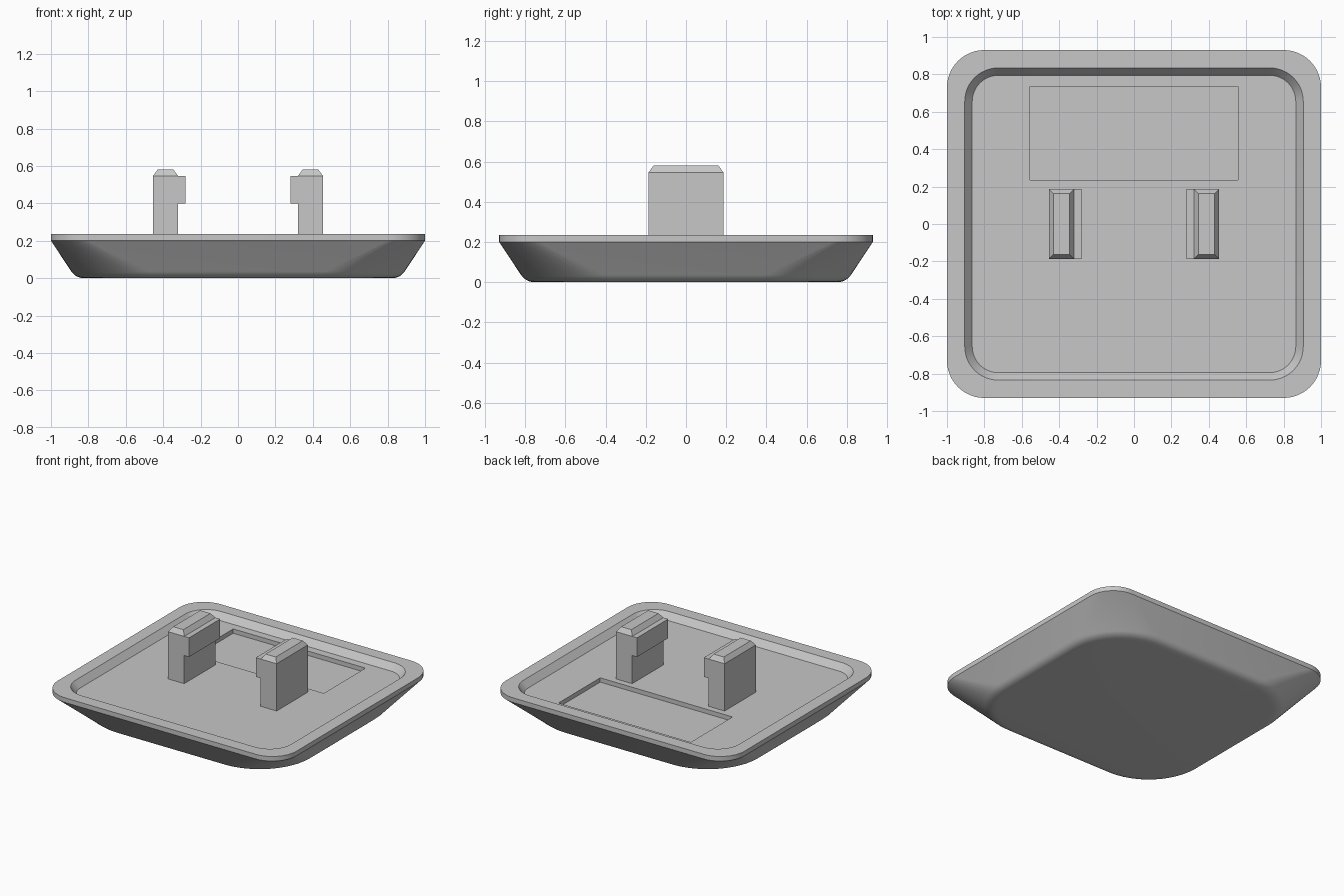
import bpy, bmesh, math

cube = bpy.data.objects.get("Cube")
if cube:
    bpy.data.objects.remove(cube, do_unlink=True)

grey = bpy.data.materials.new("light grey plastic")
grey.use_nodes = True
colour = (0.57, 0.57, 0.57, 1)
grey.diffuse_color = colour
grey.node_tree.nodes["Principled BSDF"].inputs["Base Color"].default_value = colour

FLOOR = 0.187


def finish(bm, name):
    bmesh.ops.recalc_face_normals(bm, faces=bm.faces[:])
    mesh = bpy.data.meshes.new(name)
    bm.to_mesh(mesh)
    bm.free()
    mesh.materials.append(grey)
    obj = bpy.data.objects.new(name, mesh)
    bpy.context.collection.objects.link(obj)
    return obj


def rounded_ring(bm, inset, z, radius, steps=12):
    """Rounded rectangle, inset from the outer edge of the body."""
    hx, hy = 1 - inset, 0.93 - inset
    verts = []
    for quarter, (sx, sy) in enumerate([(1, 1), (-1, 1), (-1, -1), (1, -1)]):
        for i in range(steps + 1):
            a = math.pi / 2 * (quarter + i / steps)
            verts.append(bm.verts.new((sx * (hx - radius) + radius * math.cos(a),
                                       sy * (hy - radius) + radius * math.sin(a), z)))
    return verts


def bridge(bm, a, b):
    for i in range(len(a)):
        j = (i + 1) % len(a)
        bm.faces.new((a[i], a[j], b[j], b[i]))


def loop_edges(bm, ring):
    return [bm.edges.get((v, ring[i - 1])) or bm.edges.new((v, ring[i - 1]))
            for i, v in enumerate(ring)]


# Body: rounded underside, sloping sides, rim and recessed floor
bm = bmesh.new()
sections = []
for i in range(7):
    t = i / 6
    inset = (1 - t) ** 2 * 0.178 + 2 * t * (1 - t) * 0.133 + t * t * 0.108
    sections.append((inset, t * t * 0.037, 0.42))
sections += [(0, 0.2, 0.2), (0, 0.235, 0.2), (0.095, 0.235, 0.18), (0.135, FLOOR, 0.14)]
rings = [rounded_ring(bm, *s) for s in sections]
for lower, upper in zip(rings, rings[1:]):
    bridge(bm, lower, upper)
bm.faces.new(rings[0])

# Shallow rectangular pocket in the floor
corners = [(-0.555, 0.235), (0.555, 0.235), (0.555, 0.735), (-0.555, 0.735)]
top = [bm.verts.new((x, y, FLOOR)) for x, y in corners]
base = [bm.verts.new((x, y, FLOOR - 0.033)) for x, y in corners]
bridge(bm, top, base)
bm.faces.new(base)
bmesh.ops.triangle_fill(bm, use_beauty=True, normal=(0, 0, 1),
                        edges=loop_edges(bm, rings[-1]) + loop_edges(bm, top))
body = finish(bm, "cover_body")
bpy.ops.object.select_all(action='DESELECT')
body.select_set(True)
bpy.context.view_layer.objects.active = body
bpy.ops.object.shade_smooth_by_angle(angle=math.radians(28))

# Hooked clips: extruded profile with a chamfered cap, mirrored across x
bm = bmesh.new()
foot = FLOOR - 0.005
profile = [(0.455, foot), (0.455, 0.545), (0.32, 0.545), (0.28, 0.545),
           (0.28, 0.4), (0.32, 0.4), (0.32, foot)]
front = [bm.verts.new((x, -0.187, z)) for x, z in profile]
back = [bm.verts.new((x, 0.187, z)) for x, z in profile]
bridge(bm, front, back)
bm.faces.new(front)
bm.faces.new(back)
bmesh.ops.recalc_face_normals(bm, faces=bm.faces[:])
cap = [f for f in bm.faces if f.normal.z > 0.9 and f.calc_center_median().x > 0.35]
bmesh.ops.inset_region(bm, faces=cap, thickness=0.035, use_boundary=True)
bmesh.ops.translate(bm, verts=cap[0].verts[:], vec=(0, 0, 0.035))
clips = finish(bm, "hooked_clips")
clips.modifiers.new("mirror", 'MIRROR').use_axis[0] = True
